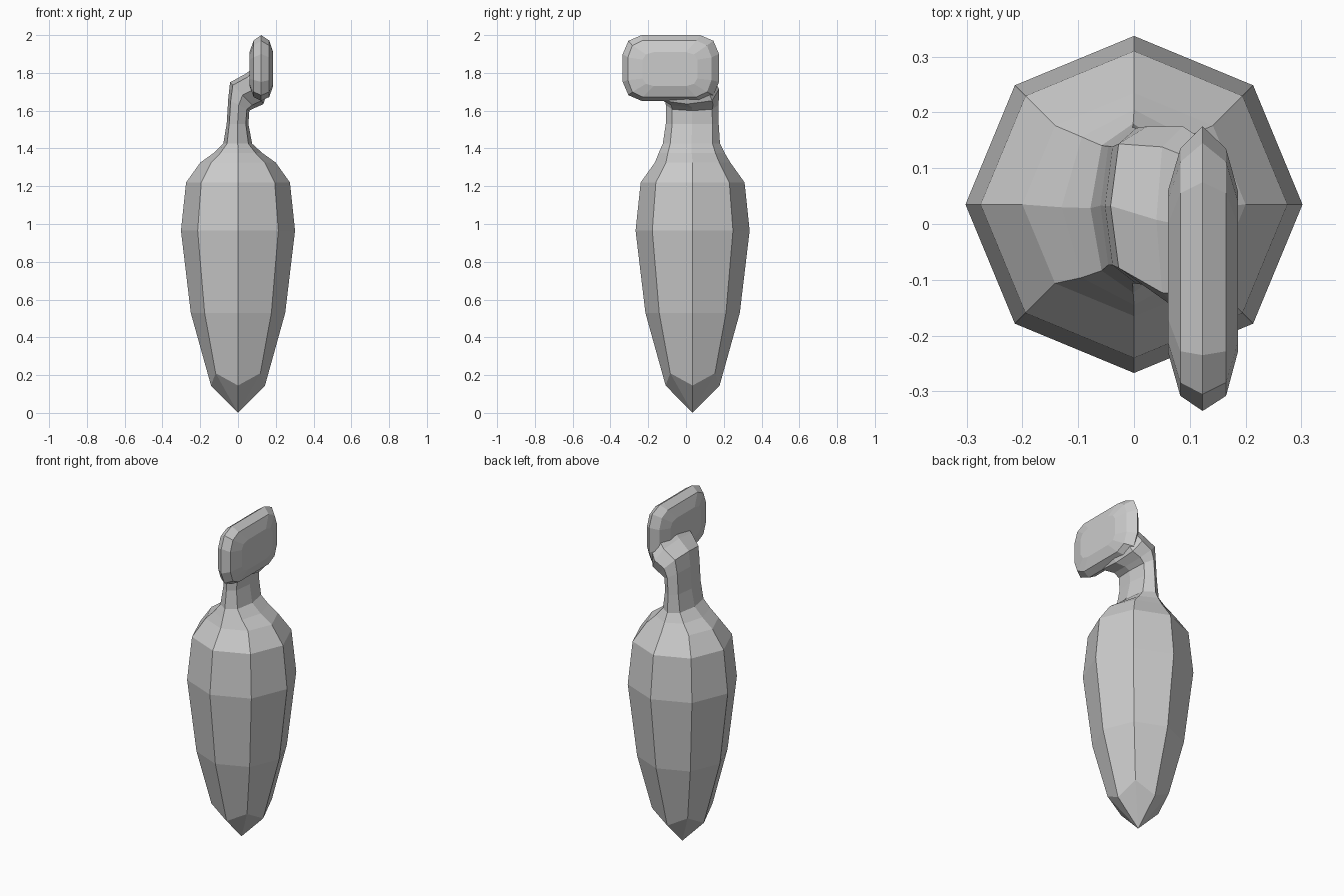
import bpy, bmesh, math

if "Cube" in bpy.data.objects:
    bpy.data.objects.remove(bpy.data.objects["Cube"])


def loft(name, rings):
    """Bridge rings of equal length, cap both ends, flat shaded."""
    bm = bmesh.new()
    loops = [[bm.verts.new(p) for p in ring] for ring in rings]
    n = len(loops[0])
    for a, b in zip(loops, loops[1:]):
        for i in range(n):
            j = (i + 1) % n
            bm.faces.new((a[i], a[j], b[j], b[i]))
    bm.faces.new(loops[0])
    bm.faces.new(loops[-1])
    bmesh.ops.remove_doubles(bm, verts=bm.verts, dist=0.002)
    bmesh.ops.recalc_face_normals(bm, faces=bm.faces)
    mesh = bpy.data.meshes.new(name)
    bm.to_mesh(mesh)
    bm.free()
    obj = bpy.data.objects.new(name, mesh)
    bpy.context.collection.objects.link(obj)
    return obj


def octagon(left, right, y0, y1, diag=0.7071, lift=0.0, grow=1.0):
    """Eight-sided ring between two (x, z) ends; diagonals may be raised or pushed out."""
    ring = []
    for i in range(8):
        a = i * math.pi / 4
        c, s = math.cos(a), math.sin(a)
        if i % 2:
            c, s = (math.copysign(diag * grow, v) for v in (c, s))
        t = (c + 1) / 2
        x = left[0] + (right[0] - left[0]) * t
        z = left[1] + (right[1] - left[1]) * t + (lift if i % 2 else 0)
        ring.append((x, (y0 + y1) / 2 + s * (y1 - y0) / 2, z))
    return ring


def round_ring(z, r, **kw):
    return octagon((-r, z), (r, z), 0.035 - r, 0.035 + r, **kw)


# Pointed body, shoulders and bent neck in one skin
body = [round_ring(0.0, 0.0005), round_ring(0.145, 0.143, lift=0.065, grow=1.17)]
body += [round_ring(z, r) for z, r in
         ((0.53, 0.25), (0.965, 0.302), (1.22, 0.275), (1.325, 0.2))]
body += [octagon(*s) for s in (
    ((-0.13, 1.375), (0.13, 1.375), -0.145, 0.205, 0.72),
    ((-0.078, 1.425), (0.075, 1.425), -0.123, 0.18, 0.74),
    ((-0.06, 1.53), (0.055, 1.53), -0.107, 0.173, 0.76),
    ((-0.052, 1.66), (0.06, 1.60), -0.107, 0.172, 0.76),
    ((-0.042, 1.75), (0.09, 1.615), -0.11, 0.175, 0.78),
    ((0.04, 1.795), (0.135, 1.635), -0.16, 0.175, 0.78),
    ((0.10, 1.84), (0.15, 1.69), -0.16, 0.15, 0.78))]
loft("body_and_neck", body)


# Flat blade-like head, lofted across x from rounded rectangles
def outline(x, y0, y1, z0, z1, cy, cz):
    my, mz = cy * 0.3, cz * 0.3
    return [(x, y, z) for y, z in (
        (y0, z0 + cz), (y0 + my, z0 + mz), (y0 + cy, z0),
        (y1 - cy, z0), (y1 - my, z0 + mz), (y1, z0 + cz),
        (y1, z1 - cz), (y1 - my, z1 - mz), (y1 - cy, z1),
        (y0 + cy, z1), (y0 + my, z1 - mz), (y0, z1 - cz))]


inner = (-0.23, 0.06, 1.73, 1.91, 0.06, 0.04)
middle = (-0.308, 0.135, 1.672, 1.972, 0.08, 0.09)
rim = (-0.335, 0.175, 1.652, 2.0, 0.10, 0.10)
loft("head", [outline(x, *o) for x, o in (
    (0.061, inner), (0.083, middle), (0.123, rim), (0.165, middle), (0.186, inner))])
